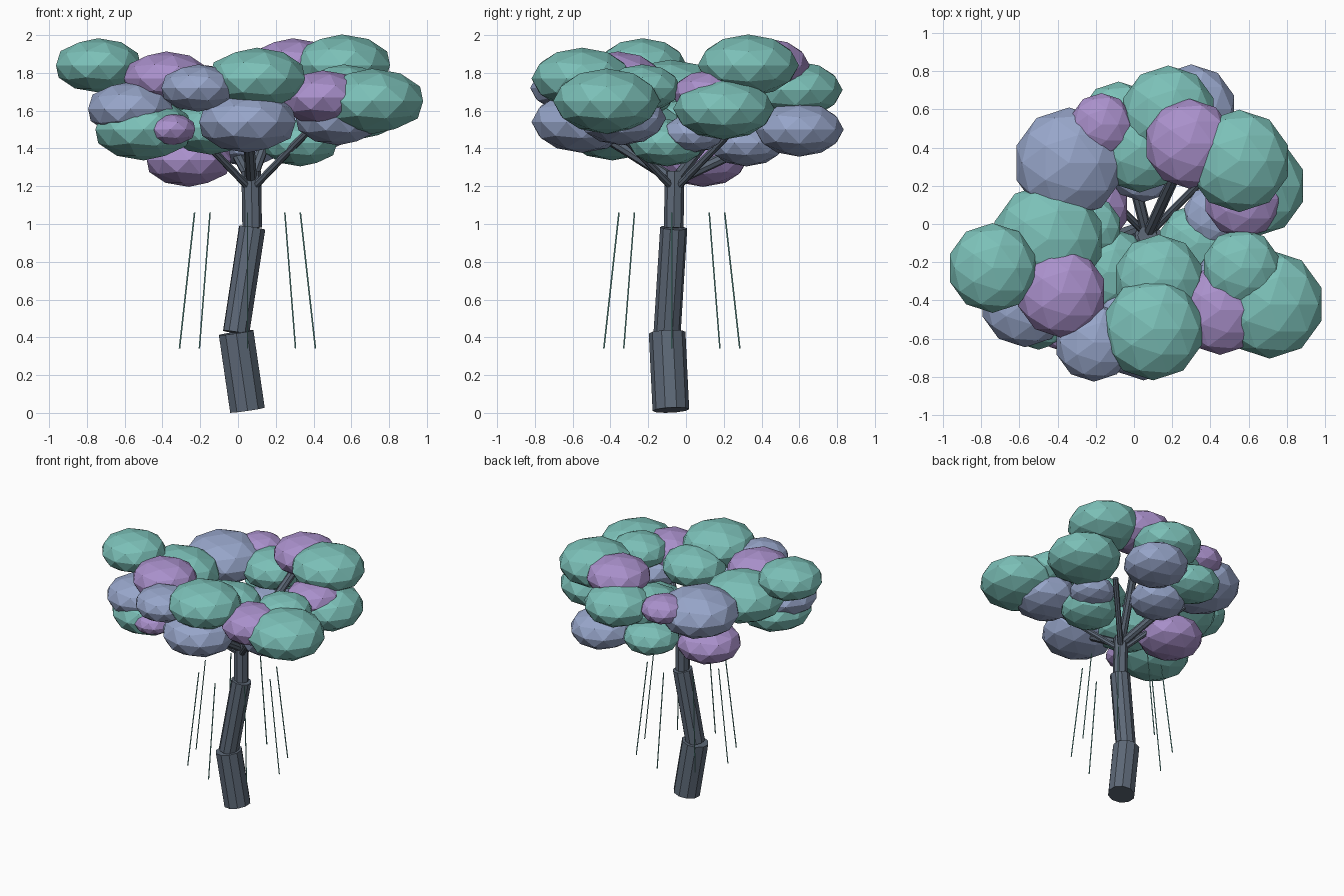
import bpy
from math import cos, sin, pi
from mathutils import Vector

old = bpy.data.objects.get("Cube")
if old:
    bpy.data.objects.remove(old, do_unlink=True)


def material(name, red, green, blue):
    mat = bpy.data.materials.new(name)
    mat.use_nodes = True
    mat.diffuse_color = (red, green, blue, 1)
    bsdf = next(node for node in mat.node_tree.nodes if node.type == 'BSDF_PRINCIPLED')
    bsdf.inputs["Base Color"].default_value = mat.diffuse_color
    return mat


TEAL = material("teal leaves", .2, .53, .48)
BLUE = material("blue leaves", .31, .38, .59)
PURPLE = material("purple leaves", .4, .28, .6)
BARK = material("slate bark", .11, .14, .185)

# Leaf clump sizes and the levels their centres sit on
TINY, SMALL, MEDIUM, LARGE, HUGE = .14, .165, .205, .235, .268
BOTTOM, UNDER, SKIRT, LOWER, MIDDLE, UPPER, CROWN = 1.34, 1.43, 1.51, 1.61, 1.69, 1.77, 1.84
FLATNESS = .61


def rod(name, mat, start, end, radius, sides=8):
    """Straight prism between two points."""
    start, end = Vector(start), Vector(end)
    axis = end - start
    bpy.ops.mesh.primitive_cylinder_add(vertices=sides, radius=radius, depth=axis.length,
                                        location=(start + end) / 2)
    part = bpy.context.object
    part.name = name
    part.rotation_euler = axis.to_track_quat('Z', 'Y').to_euler()
    part.data.materials.append(mat)


def clump(name, mat, size, x, y, level):
    """Flattened, faceted ball of leaves."""
    bpy.ops.mesh.primitive_ico_sphere_add(subdivisions=2, radius=size, location=(x, y, level))
    part = bpy.context.object
    part.name = name
    part.scale.z = FLATNESS
    part.data.materials.append(mat)
    return part


# Trunk in three leaning segments
knee = Vector((-.01, -.1, .425))
neck = Vector((.075, -.065, .98))
fork = Vector((.07, -.06, 1.28))
rod("lower_trunk", BARK, (.05, -.08, .015), knee, .097, sides=10)
rod("middle_trunk", BARK, knee, neck, .072, sides=10)
rod("upper_trunk", BARK, neck, fork, .052)

# Leaf clumps, front half of the crown
clump("front_top_clump", TEAL, HUGE, .1, -.55, UPPER)
clump("front_inner_clump", TEAL, LARGE, .13, -.29, MIDDLE)
front_low = clump("front_low_clump", BLUE, HUGE, .05, -.55, SKIRT + .03)
clump("front_small_clump", BLUE, MEDIUM, -.21, -.62, MIDDLE + .03)
clump("left_front_big_clump", TEAL, HUGE, .71, -.42, MIDDLE - .04).scale *= 1.06
clump("left_front_inner_clump", PURPLE, LARGE, .45, -.45, MIDDLE - .02)
clump("left_front_top_clump", TEAL, MEDIUM, .56, -.23, MIDDLE + .03)
clump("left_front_low_clump", BLUE, LARGE, .53, -.34, SKIRT + .05)
clump("left_low_clump", TEAL, MEDIUM, .33, -.1, UNDER)
clump("right_front_top_clump", PURPLE, LARGE, -.38, -.36, UPPER)
clump("right_front_blue_clump", BLUE, LARGE, -.57, -.41, LOWER)
clump("right_front_low_clump", TEAL, HUGE, -.5, -.39, SKIRT - .01)
clump("right_front_tiny_clump", PURPLE, TINY, -.36, -.53, SKIRT - .01)

# Leaf clumps, right side
clump("right_crown_clump", TEAL, LARGE, -.74, -.23, CROWN)
clump("right_big_clump", TEAL, HUGE, -.45, -.08, MIDDLE).scale *= 1.1
clump("right_low_clump", TEAL, LARGE, -.14, -.25, SKIRT)
clump("right_inner_clump", TEAL, SMALL, -.23, -.02, LOWER - .05)
clump("right_bottom_clump", PURPLE, LARGE, -.26, .09, BOTTOM)

# Leaf clumps, back half of the crown
clump("right_back_big_clump", BLUE, HUGE, -.34, .32, MIDDLE).scale *= 1.08
clump("right_back_small_clump", PURPLE, SMALL, -.17, .52, MIDDLE + .05)
clump("back_big_clump", TEAL, LARGE, .18, .58, MIDDLE + .02).scale *= 1.06
back_low = clump("back_low_clump", TEAL, MEDIUM, -.08, .54, SKIRT)
clump("back_inner_clump", TEAL, LARGE, .03, .4, MIDDLE - .02)
clump("back_low_blue_clump", BLUE, LARGE, .3, .6, SKIRT - .01)
clump("back_under_clump", BLUE, MEDIUM, .05, .32, UNDER)
back_top = clump("back_top_clump", PURPLE, LARGE, .29, .42, CROWN)
clump("left_back_crown_clump", TEAL, HUGE, .55, .33, CROWN)
clump("left_back_big_clump", TEAL, HUGE, .63, .2, LOWER)
clump("left_inner_clump", PURPLE, MEDIUM, .57, .13, MIDDLE)
clump("left_small_clump", BLUE, SMALL, .42, .04, SKIRT - .03)


def around(angle, radius, height):
    return Vector((cos(angle) * radius, sin(angle) * radius, height))


# Four diagonal branches, and thicker ones reaching into the clumps they carry
for index in range(4):
    crotch = fork - Vector((0, 0, .1))
    rod("branch", BARK, crotch, crotch + around(pi / 4 + index * pi / 2, .45, .33), .02)
for carried in (back_low, back_top, front_low):
    rod("thick_branch", BARK, fork - Vector((0, 0, .05)), carried.location, .03)

# Ring of hanging vines, flaring toward the ground
VINE_COUNT = 8
ring = Vector((.05, -.075, 0))
for index in range(VINE_COUNT):
    angle = index * 2 * pi / VINE_COUNT
    rod("vine", TEAL, ring + around(angle, .36, .34), ring + around(angle, .28, 1.06),
        .004, sides=6)
